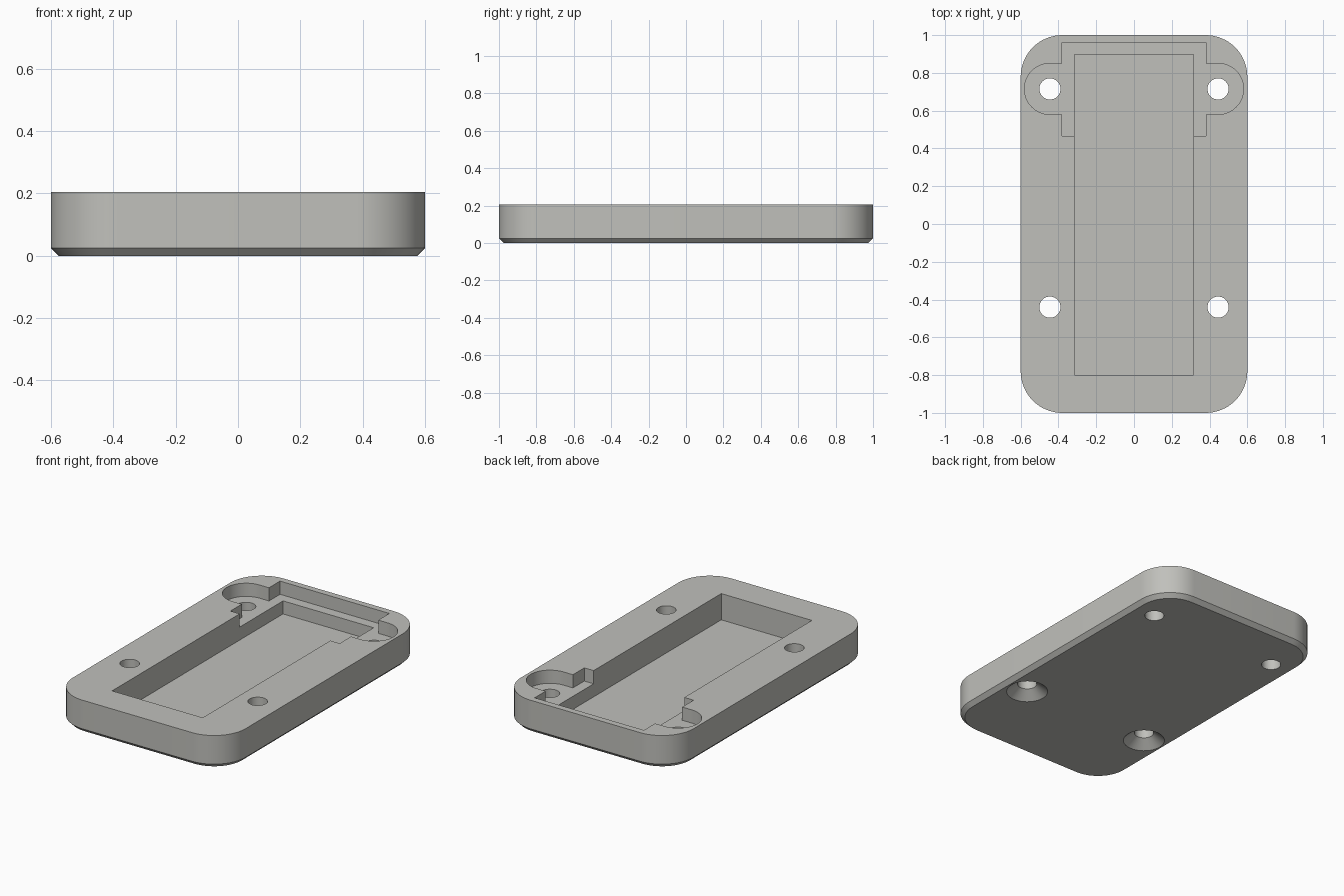
import bpy, bmesh, math

if "Cube" in bpy.data.objects:
    bpy.data.objects.remove(bpy.data.objects["Cube"])

HEIGHT, CHAMFER = 0.205, 0.025
HOLE_X, EAR_Y, FRONT_Y = 0.445, 0.715, -0.44


def arc(cx, cy, r, start, end, steps):
    return [(cx + r * math.cos(math.radians(start + (end - start) * i / steps)),
             cy + r * math.sin(math.radians(start + (end - start) * i / steps)))
            for i in range(steps + 1)]


def rounded_rect(hx, hy, r):
    pts = []
    for sx, sy, a in ((1, 1, 0), (-1, 1, 90), (-1, -1, 180), (1, -1, 270)):
        pts += arc(sx * (hx - r), sy * (hy - r), r, a, a + 90, 16)
    return pts


def loft(name, sections):
    """Solid through a list of (z, outline) sections with equal point counts."""
    bm = bmesh.new()
    rings = [[bm.verts.new((x, y, z)) for x, y in pts] for z, pts in sections]
    n = len(rings[0])
    for lo, hi in zip(rings, rings[1:]):
        for i in range(n):
            j = (i + 1) % n
            bm.faces.new((lo[i], lo[j], hi[j], hi[i]))
    bm.faces.new(rings[0][::-1])
    bm.faces.new(rings[-1])
    bmesh.ops.recalc_face_normals(bm, faces=bm.faces)
    mesh = bpy.data.meshes.new(name)
    bm.to_mesh(mesh)
    bm.free()
    obj = bpy.data.objects.new(name, mesh)
    bpy.context.collection.objects.link(obj)
    return obj


def circle(x, y, r):
    return arc(x, y, r, 0, 360, 48)[:-1]


# Rounded plate with a chamfered bottom edge
plate = loft("case_plate", [
    (0, rounded_rect(0.6 - CHAMFER, 1 - CHAMFER, 0.22 - CHAMFER)),
    (CHAMFER, rounded_rect(0.6, 1, 0.22)),
    (HEIGHT, rounded_rect(0.6, 1, 0.22))])

grey = bpy.data.materials.new("warm_grey")
grey.diffuse_color = (0.53, 0.53, 0.50, 1)
grey.use_nodes = True
grey.node_tree.nodes["Principled BSDF"].inputs["Base Color"].default_value = grey.diffuse_color
plate.data.materials.append(grey)

# Deep rectangular pocket
pocket = [(-0.315, -0.8), (0.315, -0.8), (0.315, 0.897), (-0.315, 0.897)]
cutters = [loft("pocket_cutter", [(0.04, pocket), (0.3, pocket)])]

# Shallow shelf with a rounded ear on each side
right = ([(0.38, 0.467), (0.38, 0.58)]
         + arc(HOLE_X, EAR_Y, 0.135, -90, 90, 32)
         + [(0.38, 0.85), (0.38, 0.96)])
shelf = right + [(-x, y) for x, y in reversed(right)]
cutters.append(loft("shelf_cutter", [(0.122, shelf), (0.3, shelf)]))

# Screw holes: plain under the ears, countersunk from below at the front
for x in (-HOLE_X, HOLE_X):
    cutters.append(loft("ear_hole_cutter", [
        (-0.1, circle(x, EAR_Y, 0.056)), (0.3, circle(x, EAR_Y, 0.056))]))
    cutters.append(loft("countersunk_hole_cutter", [
        (-0.05, circle(x, FRONT_Y, 0.184)), (0.05, circle(x, FRONT_Y, 0.056)),
        (0.3, circle(x, FRONT_Y, 0.056))]))

bpy.context.view_layer.objects.active = plate
for cutter in cutters:
    mod = plate.modifiers.new("cut", 'BOOLEAN')
    mod.operation = 'DIFFERENCE'
    mod.solver = 'EXACT'
    mod.object = cutter
    bpy.ops.object.modifier_apply(modifier=mod.name)
    bpy.data.objects.remove(cutter, do_unlink=True)

# Smooth round walls, keep the machined edges crisp
bpy.ops.object.select_all(action='DESELECT')
plate.select_set(True)
bpy.ops.object.shade_smooth_by_angle(angle=math.radians(30))
